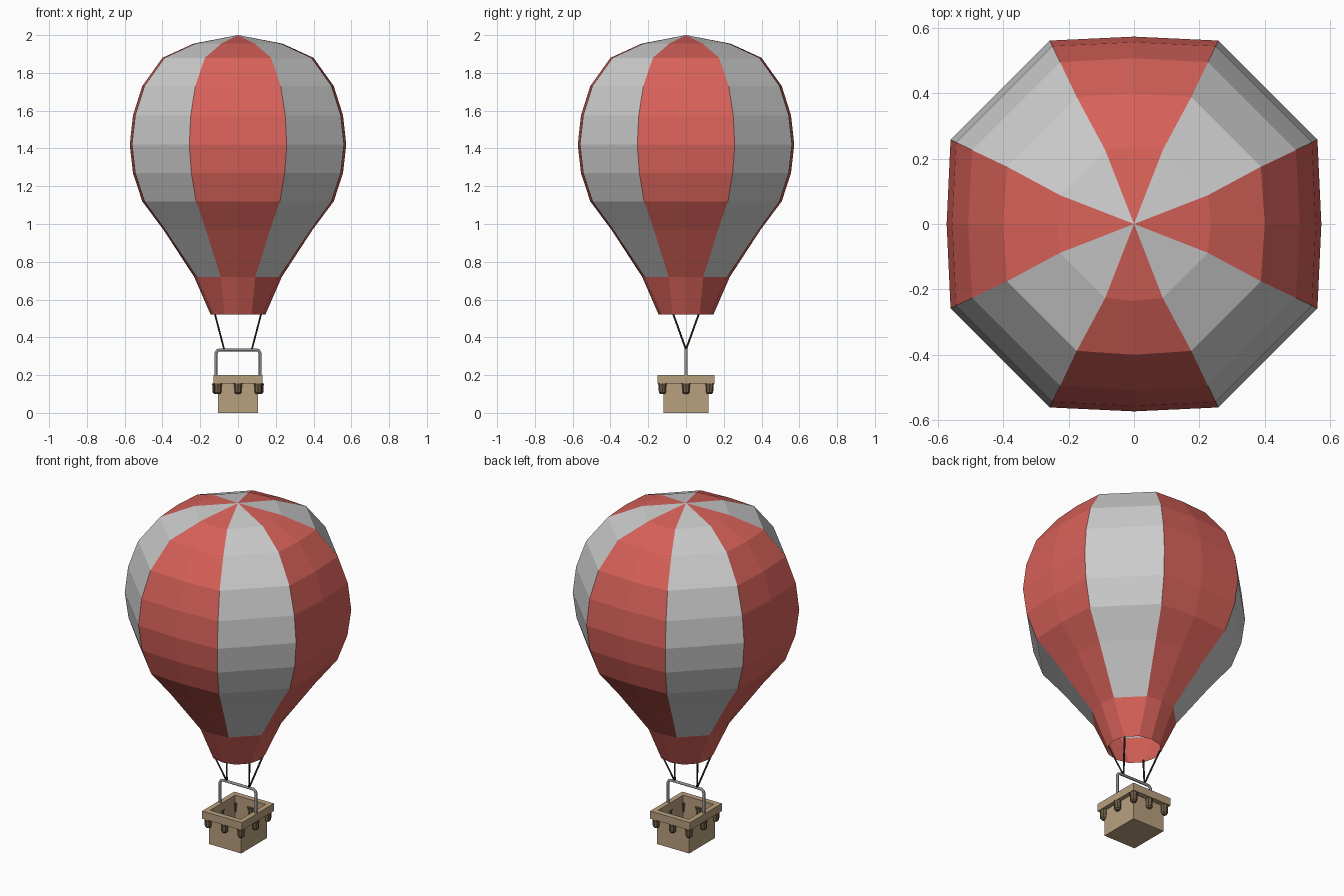
import bpy, bmesh, math
from mathutils import Vector

if "Cube" in bpy.data.objects:
    bpy.data.objects.remove(bpy.data.objects["Cube"])


def material(name, color):
    m = bpy.data.materials.new(name)
    m.diffuse_color = (*color, 1)
    m.use_nodes = True
    m.node_tree.nodes["Principled BSDF"].inputs["Base Color"].default_value = m.diffuse_color
    return m


RED = material("red_cloth", (0.68, 0.12, 0.10))
GREY = material("grey_cloth", (0.55, 0.55, 0.55))
WICKER = material("wicker", (0.48, 0.35, 0.21))
BAG = material("bag_brown", (0.16, 0.11, 0.06))
ROPE = material("rope_dark", (0.03, 0.03, 0.03))
STEEL = material("steel", (0.28, 0.28, 0.30))


def finish(name, bm, mats):
    bmesh.ops.recalc_face_normals(bm, faces=bm.faces)
    me = bpy.data.meshes.new(name)
    bm.to_mesh(me)
    bm.free()
    for m in mats:
        me.materials.append(m)
    ob = bpy.data.objects.new(name, me)
    bpy.context.collection.objects.link(ob)
    return ob


def loft(bm, loops, mat=lambda row, col: 0):
    rows = [[bm.verts.new(p) for p in lp] for lp in loops]
    n = len(rows[0])
    for r in range(len(rows) - 1):
        for c in range(n):
            d = (c + 1) % n
            f = bm.faces.new((rows[r][c], rows[r][d], rows[r + 1][d], rows[r + 1][c]))
            f.material_index = mat(r, c)
    return rows


def tube(name, pts, radius, mat, res=2):
    cu = bpy.data.curves.new(name, 'CURVE')
    cu.dimensions = '3D'
    cu.bevel_depth = radius
    cu.bevel_resolution = res
    cu.use_fill_caps = True
    s = cu.splines.new('POLY')
    s.points.add(len(pts) - 1)
    for p, q in zip(s.points, pts):
        p.co = (*q, 1)
    cu.materials.append(mat)
    ob = bpy.data.objects.new(name, cu)
    bpy.context.collection.objects.link(ob)
    return ob


# Envelope: each ring is z, mid radius of red gore, gore half width, gore edge depth
def ring(z, r, h, d):
    pts = []
    for k in range(4):
        a = k * math.pi / 2
        ca, sa = math.cos(a), math.sin(a)
        for u, v in ((d, -h), (r, 0), (d, h)):
            pts.append((u * ca - v * sa, u * sa + v * ca, z))
    return pts


rings = [
    (0.52, 0.145, 0.072, 0.128), (0.72, 0.232, 0.092, 0.218),
    (0.97, 0.395, 0.17, 0.385), (1.12, 0.507, 0.222, 0.495),
    (1.27, 0.556, 0.247, 0.544), (1.42, 0.573, 0.258, 0.561),
    (1.575, 0.556, 0.25, 0.544), (1.73, 0.507, 0.226, 0.495),
    (1.88, 0.4, 0.175, 0.388), (1.955, 0.235, 0.088, 0.226)]
bm = bmesh.new()
rows = loft(bm, [ring(*r) for r in rings],
            lambda row, col: 1 if row > 0 and col % 3 == 2 else 0)
apex = bm.verts.new((0, 0, 2))
for c in range(12):
    f = bm.faces.new((rows[-1][c], rows[-1][(c + 1) % 12], apex))
    f.material_index = 1 if c % 3 == 2 else 0
finish("envelope", bm, [RED, GREY])


# Basket with overhanging rim and hollow inside
def rect(hx, hy, z):
    return [(-hx, -hy, z), (hx, -hy, z), (hx, hy, z), (-hx, hy, z)]


bm = bmesh.new()
rows = loft(bm, [rect(*p) for p in (
    (0.105, 0.12, 0), (0.105, 0.12, 0.155), (0.13, 0.15, 0.155),
    (0.13, 0.15, 0.2), (0.1, 0.117, 0.2), (0.1, 0.117, 0.015))])
bm.faces.new(rows[0])
bm.faces.new(rows[-1])
finish("basket", bm, [WICKER])

# Sandbags under the rim, at the corners and side middles
for i in (-1, 0, 1):
    for j in (-1, 0, 1):
        if i == 0 and j == 0:
            continue
        cx, cy = i * 0.107, j * 0.125
        if j == 0:
            cx = i * 0.115
        bm = bmesh.new()
        rows = loft(bm, [[(cx + r * math.cos(k * math.pi / 4), cy + r * math.sin(k * math.pi / 4), z)
                          for k in range(8)]
                         for z, r in ((0.1, 0.012), (0.108, 0.019), (0.14, 0.02), (0.156, 0.023))])
        bm.faces.new(rows[0])
        bm.faces.new(rows[-1])
        finish("sandbag", bm, [BAG])

# Handle frame across the basket
half = [(0.117, 0, 0.16), (0.117, 0, 0.315), (0.111, 0, 0.328), (0.098, 0, 0.334)]
tube("handle_frame", half + [(-x, y, z) for x, y, z in reversed(half)], 0.008, STEEL)

# Ropes from the frame to the mouth of the envelope
for sx in (-1, 1):
    for sy in (-1, 1):
        tube("rope", [(sx * 0.073, 0, 0.335), (sx * 0.124, sy * 0.07, 0.53)], 0.005, ROPE, 1)
